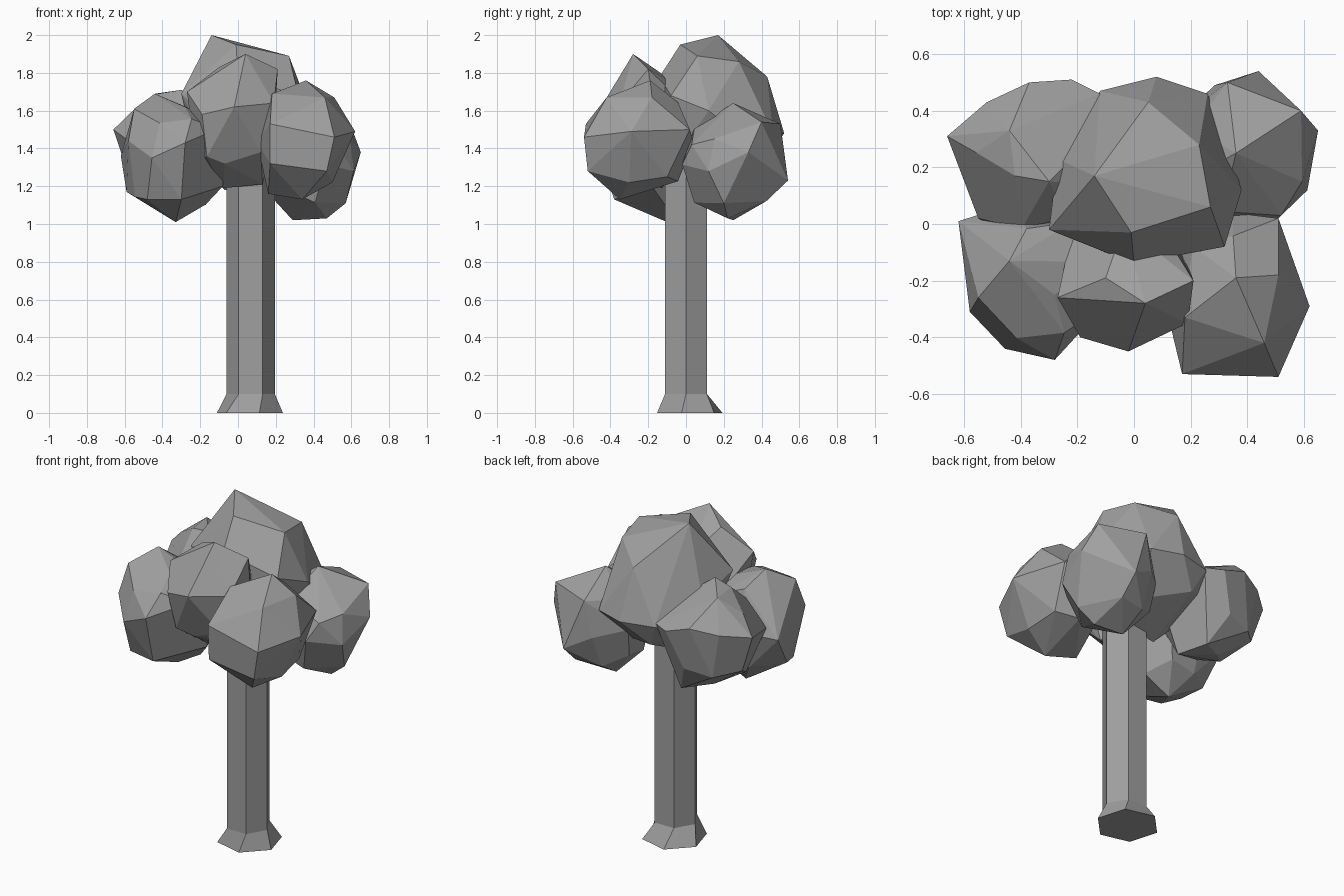
import bpy
import bmesh
import math
from mathutils import Euler, Vector

default_cube = bpy.data.objects.get("Cube")
if default_cube:
    bpy.data.objects.remove(default_cube, do_unlink=True)

# One flat grey for the whole tree
grey = bpy.data.materials.new("plain grey")
grey.use_nodes = True
colour = (0.35, 0.35, 0.35, 1)
grey.diffuse_color = colour
grey.node_tree.nodes["Principled BSDF"].inputs["Base Color"].default_value = colour


def add_object(name, bm):
    """Turn a bmesh into a flat-shaded object in the scene."""
    bmesh.ops.recalc_face_normals(bm, faces=bm.faces)
    mesh = bpy.data.meshes.new(name)
    bm.to_mesh(mesh)
    bm.free()
    mesh.materials.append(grey)
    obj = bpy.data.objects.new(name, mesh)
    bpy.context.scene.collection.objects.link(obj)
    return obj


def hexagon(bm, x, y, z, radius, turn):
    """Add a ring of six vertices."""
    ring = []
    for i in range(6):
        angle = math.radians(turn + 60 * i)
        ring.append(bm.verts.new((x + radius * math.cos(angle),
                                  y + radius * math.sin(angle), z)))
    return ring


def leaf_clump(name, low, high, turn, corners):
    """Faceted ball fitted to a box, with some vertices pulled to corners."""
    ball = bmesh.new()
    bmesh.ops.create_cube(ball, size=2)
    bmesh.ops.subdivide_edges(ball, edges=ball.edges[:], cuts=1, use_grid_fill=True)
    spin = Euler([math.radians(a) for a in turn]).to_matrix()
    points = [spin @ v.co.normalized() for v in ball.verts]
    ball.free()

    # Fit the ball to the box on each axis
    for axis in range(3):
        values = [p[axis] for p in points]
        start, span = min(values), max(values) - min(values)
        for p in points:
            part = (p[axis] - start) / span
            p[axis] = low[axis] + part * (high[axis] - low[axis])

    # Pull the nearest free point to each corner
    free = list(range(len(points)))
    for corner in map(Vector, corners):
        nearest = min(free, key=lambda i: (points[i] - corner).length)
        points[nearest] = corner
        free.remove(nearest)

    # Wrap the points in facets and merge the nearly flat ones
    bm = bmesh.new()
    for p in points:
        bm.verts.new(p)
    bmesh.ops.convex_hull(bm, input=bm.verts[:])
    loose = [v for v in bm.verts if not v.link_faces]
    bmesh.ops.delete(bm, geom=loose, context='VERTS')
    bmesh.ops.dissolve_limit(bm, angle_limit=math.radians(9),
                             verts=bm.verts[:], edges=bm.edges[:])
    return add_object(name, bm)


# Trunk: six-sided post with a slightly twisted, flared foot
bm = bmesh.new()
rings = [
    hexagon(bm, 0.063, 0.02, 0, 0.18, -14),
    hexagon(bm, 0.067, 0, 0.1, 0.128, 0),
    hexagon(bm, 0.067, 0, 1.3, 0.128, 0),
]
bm.faces.new(rings[0])
bm.faces.new(rings[-1])
for lower, upper in zip(rings, rings[1:]):
    for i in range(6):
        j = (i + 1) % 6
        bm.faces.new((lower[i], lower[j], upper[j], upper[i]))
add_object("trunk", bm)

# Crown: one large clump on top and five around it
leaf_clump("top_clump", (-0.27, -0.12, 1.2), (0.34, 0.48, 1.88), (10, 8, 15), [
    (-0.14, 0.17, 2), (-0.01, -0.03, 1.95), (0.27, 0.06, 1.89),
    (0.23, 0.28, 1.86), (-0.3, -0.02, 1.69), (0.08, 0.52, 1.48),
    (0.38, 0.12, 1.6), (0.32, -0.08, 1.68), (0, -0.14, 1.78),
    (-0.12, 0.47, 1.48), (0.26, 0.46, 1.48), (0.05, 0.43, 1.78),
    (-0.27, 0.23, 1.6), (-0.07, 0.08, 1.18), (0.12, 0.08, 1.21)])

leaf_clump("front_clump", (-0.26, -0.43, 1.2), (0.19, 0.06, 1.8), (0, 10, 10), [
    (0.04, -0.28, 1.9), (-0.02, -0.45, 1.62), (-0.27, -0.26, 1.7),
    (-0.19, -0.4, 1.58), (0.21, -0.2, 1.82), (-0.1, -0.19, 1.83),
    (0.19, -0.35, 1.64), (-0.07, -0.32, 1.32), (0.12, -0.32, 1.38),
    (-0.08, -0.13, 1.19), (0.13, -0.13, 1.21)])

leaf_clump("front_left_clump", (0.1, -0.52, 1.14), (0.6, 0.04, 1.73), (0, 0, 0), [
    (0.17, -0.53, 1.53), (0.51, -0.54, 1.46), (0.47, -0.52, 1.28),
    (0.17, -0.52, 1.32), (0.62, -0.29, 1.49), (0.36, -0.19, 1.76),
    (0.46, -0.42, 1.67), (0.18, -0.33, 1.69), (0.51, -0.18, 1.67),
    (0.51, 0.02, 1.5), (0.16, -0.3, 1.16), (0.34, -0.35, 1.13),
    (0.5, -0.3, 1.22), (0.48, -0.1, 1.25)])

leaf_clump("front_right_clump", (-0.6, -0.45, 1.03), (-0.07, 0.07, 1.67), (5, 5, 20), [
    (-0.28, -0.48, 1.43), (-0.58, -0.31, 1.44), (-0.33, -0.1, 1.01),
    (-0.07, -0.22, 1.38), (-0.62, 0.01, 1.36), (-0.28, -0.25, 1.62),
    (-0.44, -0.13, 1.69), (-0.55, -0.26, 1.61), (-0.48, -0.34, 1.13),
    (-0.3, -0.38, 1.13), (-0.59, -0.12, 1.17), (-0.08, -0.18, 1.2)])

leaf_clump("back_right_clump", (-0.62, -0.04, 1.13), (-0.08, 0.48, 1.69), (10, 0, 30), [
    (-0.66, 0.31, 1.5), (-0.52, 0.43, 1.52), (-0.22, 0.51, 1.5),
    (-0.37, 0.5, 1.55), (-0.44, 0.33, 1.69), (-0.3, 0.15, 1.71),
    (-0.12, 0.46, 1.5), (-0.22, 0.36, 1.1), (-0.55, 0.02, 1.42),
    (-0.5, 0.14, 1.19), (-0.17, 0.17, 1.1), (-0.42, 0.17, 1.69)])

leaf_clump("back_left_clump", (0.13, -0.02, 1.03), (0.62, 0.49, 1.6), (0, 10, 20), [
    (0.65, 0.33, 1.38), (0.44, 0.54, 1.23), (0.36, 0.25, 1.64),
    (0.59, 0.4, 1.54), (0.33, 0.5, 1.53), (0.52, 0.03, 1.42),
    (0.29, 0.25, 1.02), (0.47, 0.22, 1.03), (0.57, 0.2, 1.11)])
